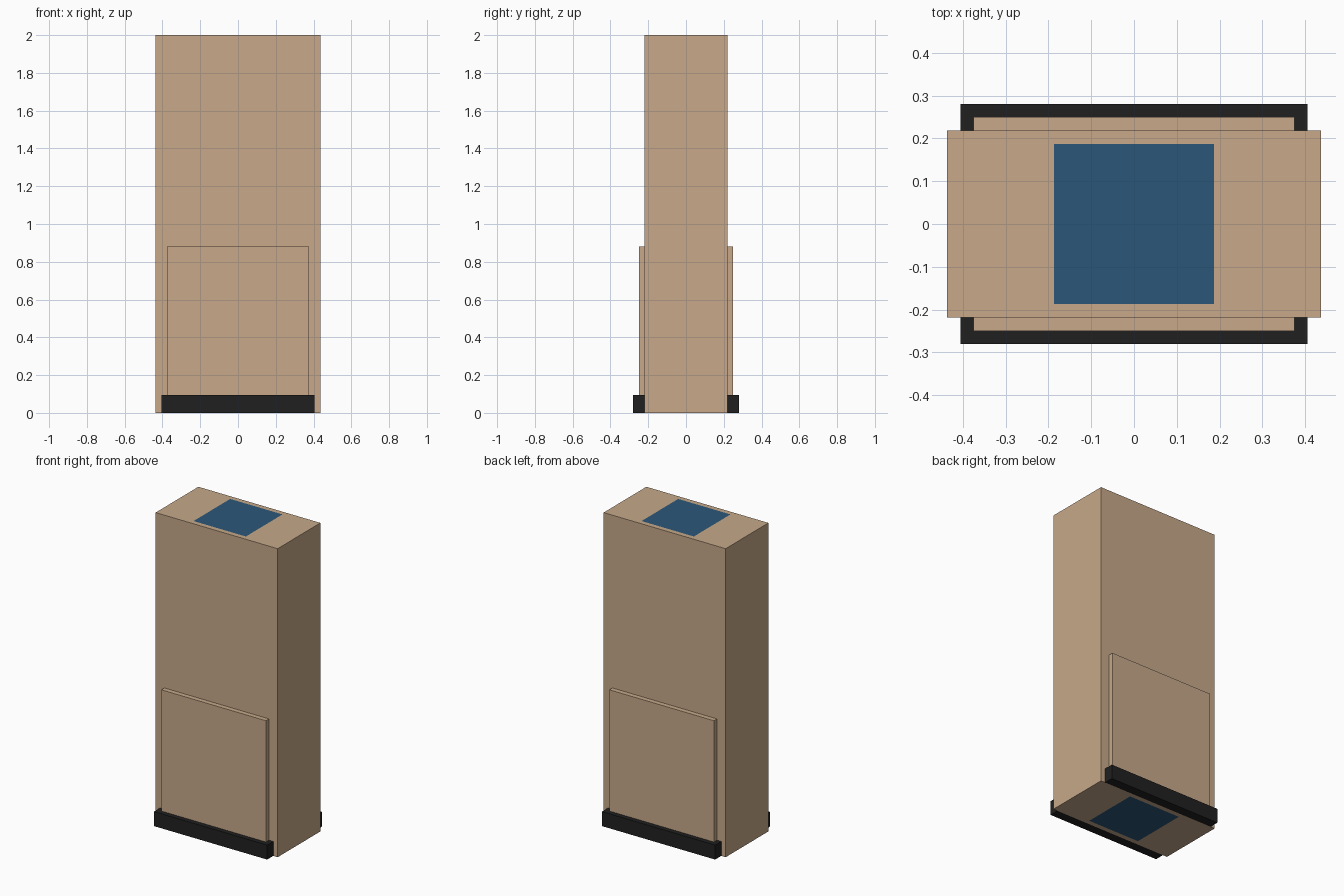
import bpy
import bmesh
from mathutils import Vector

cube = bpy.data.objects.get("Cube")
if cube:
    bpy.data.objects.remove(cube, do_unlink=True)


def material(name, rgb):
    mat = bpy.data.materials.new(name)
    mat.use_nodes = True
    mat.diffuse_color = (*rgb, 1)
    mat.node_tree.nodes["Principled BSDF"].inputs["Base Color"].default_value = (*rgb, 1)
    return mat


TAN = material("tan", (0.57, 0.395, 0.254))
BLACK = material("black", (0.0145, 0.0145, 0.0145))
BLUE = material("blue", (0.024, 0.095, 0.19))


def box(name, low, high, mat):
    low, high = Vector(low), Vector(high)
    bm = bmesh.new()
    bmesh.ops.create_cube(bm, size=1)
    for v in bm.verts:
        v.co = (low + high) / 2 + v.co * (high - low)
    mesh = bpy.data.meshes.new(name)
    bm.to_mesh(mesh)
    bm.free()
    mesh.materials.append(mat)
    obj = bpy.data.objects.new(name, mesh)
    bpy.context.collection.objects.link(obj)
    return obj


WIDTH, DEPTH, HEIGHT = 0.4375, 0.21875, 2.0
CORE = 0.1875       # half size of the blue core
BASE_TOP = 0.094

# Main body
body = box("body", (-WIDTH, -DEPTH, 0), (WIDTH, DEPTH, HEIGHT), TAN)
body.data.materials.append(BLUE)

# Ends of the square core, cut into the top and bottom faces
bm = bmesh.new()
bm.from_mesh(body.data)
for axis in (Vector((1, 0, 0)), Vector((0, 1, 0))):
    for side in (-1, 1):
        bmesh.ops.bisect_plane(bm, geom=bm.verts[:] + bm.edges[:] + bm.faces[:],
                               plane_co=axis * side * CORE, plane_no=axis)
for face in bm.faces:
    c = face.calc_center_median()
    if abs(face.normal.z) > 0.9 and abs(c.x) < CORE and abs(c.y) < CORE:
        face.material_index = 1
# Remove the cut lines on the four walls
walls = [e for e in bm.edges if len(e.link_faces) == 2
         and all(abs(f.normal.z) < 0.1 for f in e.link_faces)
         and e.calc_face_angle() < 0.01]
bmesh.ops.dissolve_edges(bm, edges=walls, use_verts=False)
bm.to_mesh(body.data)
bm.free()

# Raised panel and skirting on the front and the back
for label, side in (("front", -1), ("back", 1)):
    for part, half, reach, bottom, top, mat in (
            ("panel", 0.375, 0.25, BASE_TOP, 0.88, TAN),
            ("skirting", 0.406, 0.281, 0, BASE_TOP, BLACK)):
        near, far = sorted((side * DEPTH, side * reach))
        box(f"{label}_{part}", (-half, near, bottom), (half, far, top), mat)
